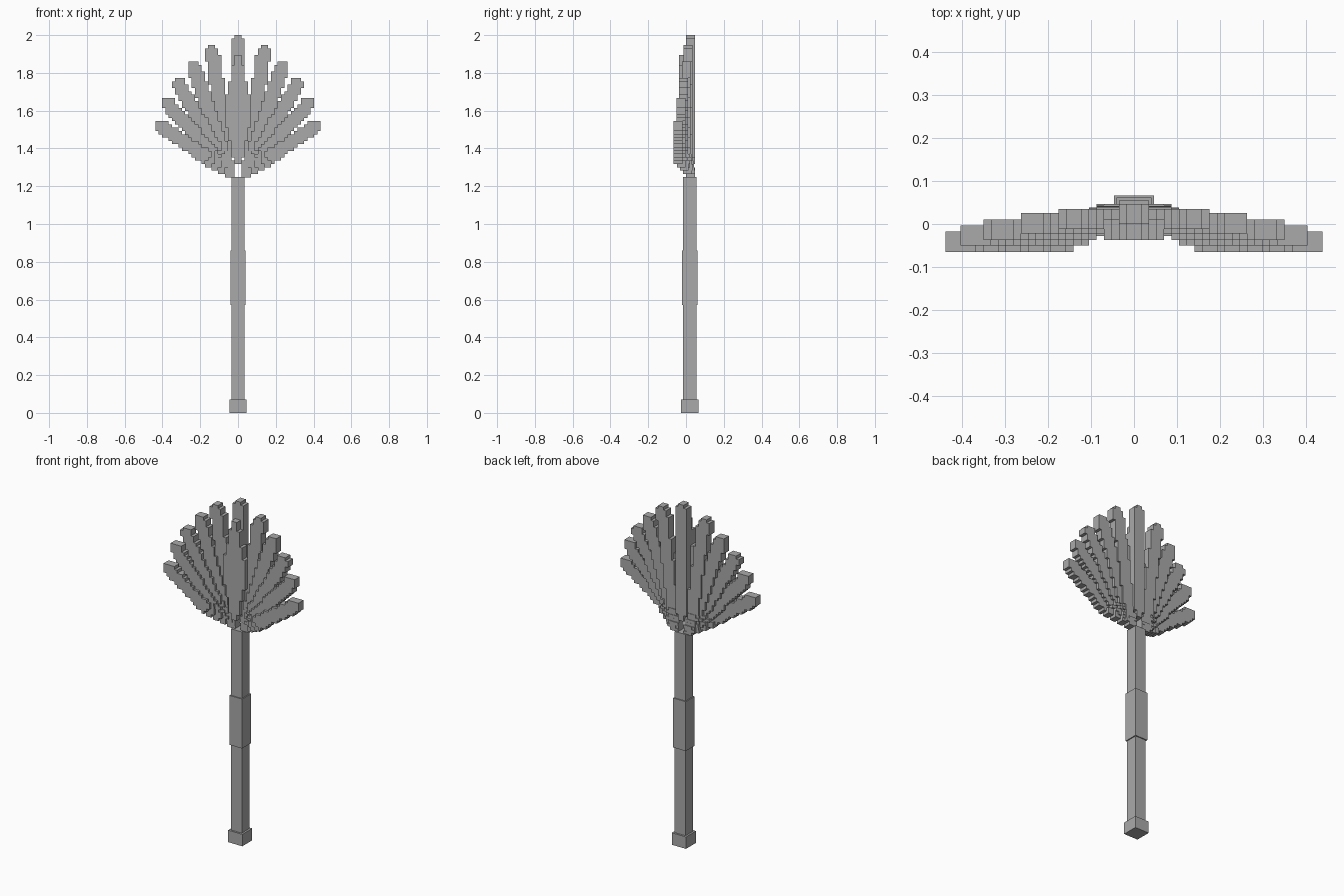
import bpy, bmesh, math
from mathutils import Vector

cube = bpy.data.objects.get("Cube")
if cube:
    bpy.data.objects.remove(cube, do_unlink=True)

GREY = (0.4, 0.4, 0.4, 1.0)
mat = bpy.data.materials.new("plain grey")
mat.use_nodes = True
mat.diffuse_color = GREY
mat.node_tree.nodes["Principled BSDF"].inputs["Base Color"].default_value = GREY

CELL = 0.0175    # size of the square steps
THICK = 0.047    # feather thickness
POLE_Y = 0.02


def finish(name, bm):
    mesh = bpy.data.meshes.new(name)
    bm.to_mesh(mesh)
    bm.free()
    mesh.materials.append(mat)
    obj = bpy.data.objects.new(name, mesh)
    bpy.context.collection.objects.link(obj)


def post(name, half, z0, z1):
    """Square post section centred on the pole axis."""
    bm = bmesh.new()
    bmesh.ops.create_cube(bm, size=1)
    for v in bm.verts:
        v.co = (v.co.x * 2 * half, POLE_Y + v.co.y * 2 * half,
                (z0 + z1) / 2 + v.co.z * (z1 - z0))
    finish(name, bm)


def feather_cells(base, tip, width):
    """Stepped cells covering a feather, with their distance from the base."""
    base, tip = Vector(base), Vector(tip)
    axis = tip - base
    length = axis.length
    axis.normalize()
    cells = {}
    for i in range(-8, 26):
        for k in range(45):
            p = Vector(((i + 0.5) * CELL, 2 - (k + 0.5) * CELL)) - base
            s = p.dot(axis)
            across = abs(p.x * axis.y - p.y * axis.x)
            if 0 <= s <= length and across <= width(s / length):
                cells[i, k] = s
    return cells


def feather(name, base, tip, width, front, side=1, bend=0.0):
    """Stepped feather plate that bends forward from its root."""
    cells = feather_cells(base, tip, width)
    layer = {c: round(4 * (1 - min(s / 0.14, 1))) for c, s in cells.items()}
    bm = bmesh.new()
    for (i, k), lay in layer.items():
        y0 = front + bend * lay / 4
        y1 = y0 + THICK
        x0, x1 = side * i * CELL, side * (i + 1) * CELL
        z1, z0 = 2 - k * CELL, 2 - (k + 1) * CELL
        for y in (y0, y1):
            quad = ((x0, y, z0), (x1, y, z0), (x1, y, z1), (x0, y, z1))
            bm.faces.new([bm.verts.new(c) for c in quad])
        # walls only where the neighbouring cell is missing
        walls = (((i - 1, k), (x0, z0), (x0, z1)), ((i + 1, k), (x1, z0), (x1, z1)),
                 ((i, k - 1), (x0, z1), (x1, z1)), ((i, k + 1), (x0, z0), (x1, z0)))
        for other, a, b in walls:
            if layer.get(other) != lay:
                quad = ((a[0], y0, a[1]), (b[0], y0, b[1]), (b[0], y1, b[1]), (a[0], y1, a[1]))
                bm.faces.new([bm.verts.new(c) for c in quad])
    bmesh.ops.remove_doubles(bm, verts=bm.verts[:], dist=0.0005)
    bmesh.ops.recalc_face_normals(bm, faces=bm.faces[:])
    bmesh.ops.dissolve_limit(bm, angle_limit=math.radians(1), verts=bm.verts[:], edges=bm.edges[:])
    finish(name, bm)


def blade(t):
    """Even blade with a stubby tip and a narrower root."""
    return min(0.024 + 0.05 * t, 0.037, 0.014 + 0.5 * (1 - t))


def leaf(t):
    """Leaf shape, widest in the middle."""
    return min(0.016 + 0.13 * t, 0.08, 0.015 + 0.13 * (1 - t))


# Handle
post("pole", 0.035, 0.0, 1.25)
post("grip", 0.041, 0.57, 0.86)
post("end_cap", 0.046, 0.0, 0.07)

# Central feathers
feather("center_back_feather", (0, 1.32), (0, 2.0), blade, 0.0)
feather("center_front_feather", (0, 1.31), (0, 1.89), leaf, -0.037)

# Fanned feathers: root, tip and front depth, from inner to outer
FAN = [((0.045, 1.245), (0.14, 1.95), -0.012),
       ((0.045, 1.27), (0.245, 1.865), -0.022),
       ((0.05, 1.28), (0.33, 1.77), -0.037),
       ((0.055, 1.28), (0.395, 1.665), -0.050),
       ((0.055, 1.275), (0.43, 1.535), -0.065)]
for n, (base, tip, front) in enumerate(FAN, 1):
    for label, side in (("left", 1), ("right", -1)):
        feather(f"{label}_feather_{n}", base, tip, blade, front, side, bend=-front)
